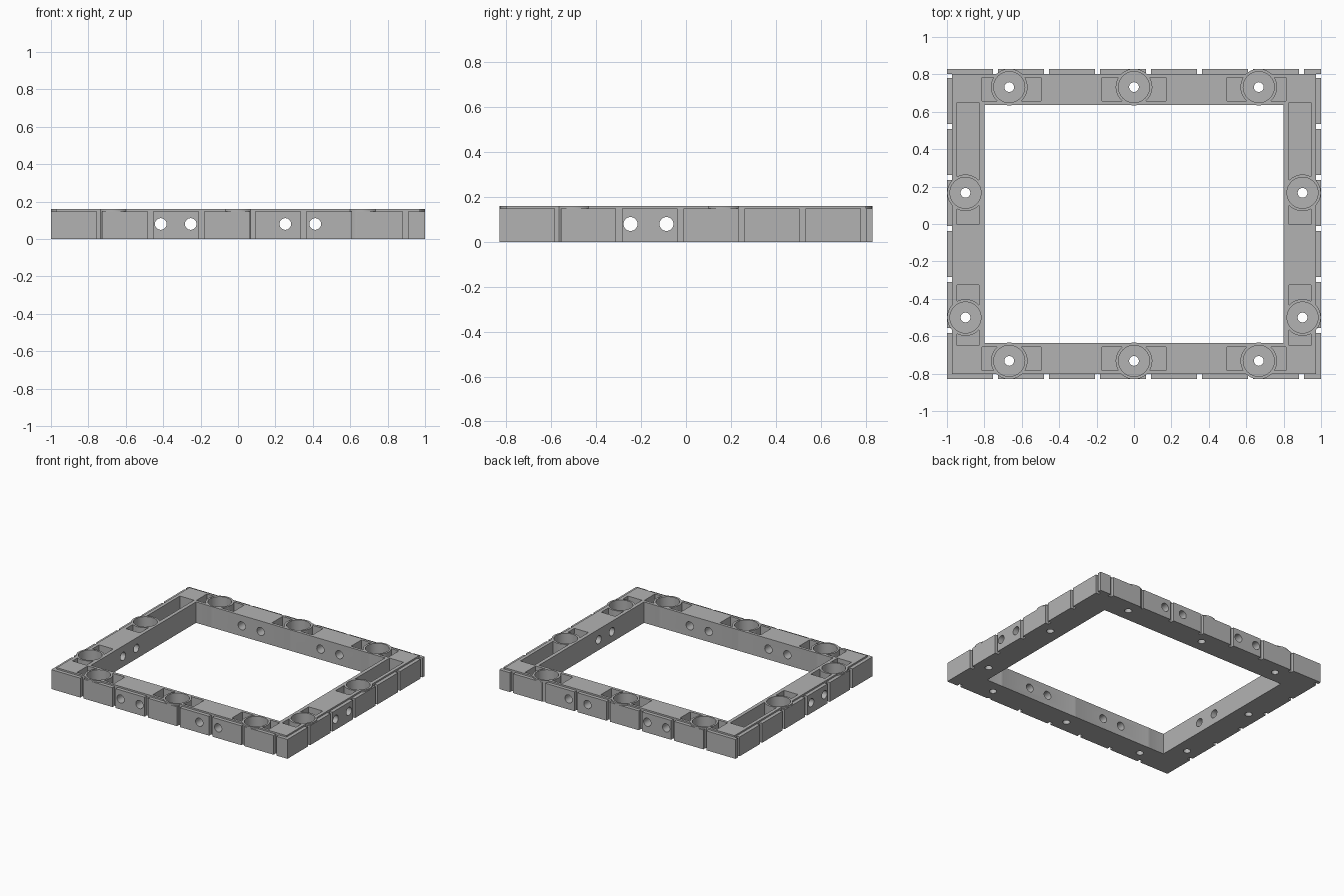
import bpy, bmesh, math
from mathutils import Matrix

if "Cube" in bpy.data.objects:
    bpy.data.objects.remove(bpy.data.objects["Cube"])

X, Y, H = 1.0, 0.83, 0.16          # outer half sizes and height
LEDGE, LEDGE_Z = 0.027, 0.148      # low outer strip around the frame
PITCH, PANEL = 0.2727, 0.246       # outer panels and the grooves between them

grey = bpy.data.materials.new("plain grey")
grey.diffuse_color = (0.45, 0.45, 0.45, 1)
grey.use_nodes = True
grey.node_tree.nodes["Principled BSDF"].inputs["Base Color"].default_value = grey.diffuse_color


def make(name, boxes=(), cyls=()):
    """Boxes are (x0,x1,y0,y1,z0,z1); cylinders are (centre, radius, length, axis)."""
    bm = bmesh.new()
    for x0, x1, y0, y1, z0, z1 in boxes:
        m = Matrix.Translation(((x0 + x1) / 2, (y0 + y1) / 2, (z0 + z1) / 2))
        m = m @ Matrix.Diagonal((x1 - x0, y1 - y0, z1 - z0, 1))
        bmesh.ops.create_cube(bm, size=1, matrix=m)
    turn = {'X': Matrix.Rotation(math.pi / 2, 4, 'Y'),
            'Y': Matrix.Rotation(math.pi / 2, 4, 'X'), 'Z': Matrix.Identity(4)}
    for centre, r, length, axis in cyls:
        bmesh.ops.create_cone(bm, cap_ends=True, segments=48, radius1=r, radius2=r,
                              depth=length, matrix=Matrix.Translation(centre) @ turn[axis])
    me = bpy.data.meshes.new(name)
    bm.to_mesh(me)
    bm.free()
    me.materials.append(grey)
    ob = bpy.data.objects.new(name, me)
    bpy.context.collection.objects.link(ob)
    return ob


def combine(target, tool, operation):
    mod = target.modifiers.new("cut", 'BOOLEAN')
    mod.operation, mod.solver, mod.object = operation, 'EXACT', tool
    bpy.context.view_layer.objects.active = target
    bpy.ops.object.modifier_apply(modifier=mod.name)
    bpy.data.objects.remove(tool, do_unlink=True)


# Outer block with a raised inner top
frame = make("connector_frame", [(-X, X, -Y, Y, 0, LEDGE_Z)])
combine(frame, make("raised_top", [(-X + LEDGE, X - LEDGE, -Y + LEDGE, Y - LEDGE, 0.1, H)]), 'UNION')

# Vertical grooves in all four outer sides
grooves = []
for i in range(7):
    a = -X + i * PITCH + PANEL
    for s in (-1, 1):
        y0, y1 = sorted((s * (Y - LEDGE), s * (Y + 0.1)))
        grooves.append((a, a + PITCH - PANEL, y0, y1, -0.1, 0.3))
for i in range(6):
    a = -Y + i * PITCH + PANEL
    for s in (-1, 1):
        x0, x1 = sorted((s * (X - LEDGE), s * (X + 0.1)))
        grooves.append((x0, x1, a, min(a + PITCH - PANEL, Y - LEDGE - 0.001), -0.1, 0.3))
combine(frame, make("groove_cutter", grooves), 'DIFFERENCE')

# Central opening
combine(frame, make("opening_cutter", [(-0.8, 0.8, -0.635, 0.635, -0.1, 0.3)]), 'DIFFERENCE')

# Pockets around the bosses
pockets, FLOOR = [], 0.03
for s in (-1, 1):
    y0, y1 = sorted((s * 0.657, s * 0.784))
    for x0, x1 in ((-0.813, -0.497), (-0.172, 0.172), (0.497, 0.813)):
        pockets.append((x0, x1, y0, y1, FLOOR, 0.3))
    x0, x1 = sorted((s * 0.828, s * 0.947))
    for y0, y1 in ((-0.65, -0.327), (-0.003, 0.65)):
        pockets.append((x0, x1, y0, y1, FLOOR, 0.3))
combine(frame, make("pocket_cutter", pockets), 'DIFFERENCE')

# Round bosses with a cup on top and a screw hole through the bottom
spots = [(x, s * 0.732) for s in (-1, 1) for x in (-0.667, 0, 0.667)]
spots += [(s * 0.901, y) for s in (-1, 1) for y in (-0.5, 0.1667)]
combine(frame, make("bosses", cyls=[((x, y, H / 2), 0.098, H, 'Z') for x, y in spots]), 'UNION')
combine(frame, make("cup_cutter", cyls=[((x, y, 0.18), 0.083, 0.2, 'Z') for x, y in spots]), 'DIFFERENCE')
combine(frame, make("screw_cutter", cyls=[((x, y, 0.05), 0.026, 0.3, 'Z') for x, y in spots]), 'DIFFERENCE')

# Pairs of cross holes through the sides
combine(frame, make("long_side_holes", cyls=[((c + d, 0, 0.08), 0.031, 3, 'Y')
        for c in (-0.333, 0.333) for d in (-0.08, 0.08)]), 'DIFFERENCE')
combine(frame, make("short_side_holes", cyls=[((0, -0.167 + d, 0.08), 0.031, 3, 'X')
        for d in (-0.08, 0.08)]), 'DIFFERENCE')

# Smooth round walls, keep edges sharp
bpy.ops.object.select_all(action='DESELECT')
frame.select_set(True)
bpy.context.view_layer.objects.active = frame
bpy.ops.object.shade_smooth_by_angle(angle=math.radians(30))
